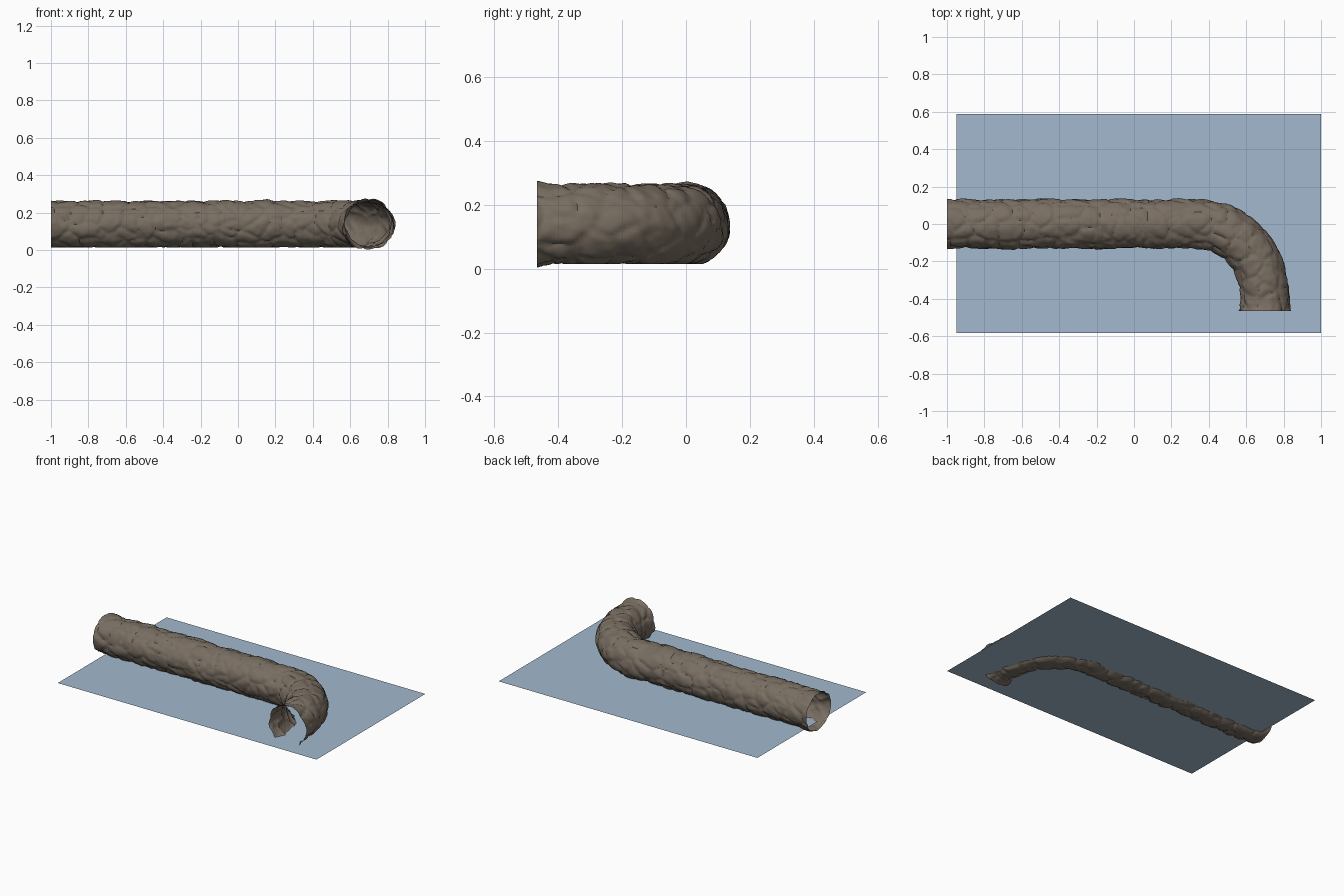
import bpy, bmesh, math, random
from mathutils import Vector, noise

if "Cube" in bpy.data.objects:
    bpy.data.objects.remove(bpy.data.objects["Cube"])

random.seed(4)


def material(name, rgb):
    m = bpy.data.materials.new(name)
    m.diffuse_color = (*rgb, 1)
    m.use_nodes = True
    m.node_tree.nodes["Principled BSDF"].inputs["Base Color"].default_value = m.diffuse_color
    return m


def add_object(name, bm, mat):
    me = bpy.data.meshes.new(name)
    bm.to_mesh(me)
    bm.free()
    me.materials.append(mat)
    ob = bpy.data.objects.new(name, me)
    bpy.context.collection.objects.link(ob)
    return ob


stone = material("brown stone", (0.19, 0.155, 0.12))
water = material("pale blue water", (0.36, 0.48, 0.62))


# Centre line: straight run, bend, short outlet
def centre_line():
    pts = [(-1 + 1.35 * i / 150, 0.0) for i in range(150)]
    for i in range(66):
        a = math.radians(90 - 90 * i / 65)
        pts.append((0.35 + 0.35 * math.cos(a), -0.40 + 0.40 * math.sin(a)))
    pts += [(0.70, -0.40 - 0.065 * i / 8) for i in range(1, 9)]
    return [Vector((x, y, 0.138)) for x, y in pts]


# Cobbled relief: rounded cells with narrow crevices between them
def relief(p):
    warp = noise.noise_vector(p * 9) * 0.022
    d = noise.voronoi((p + warp) * 9.5)[0]
    fine = noise.voronoi((p + warp) * 21)[0]
    gap = min((d[1] - d[0]) / 0.35, 1.0)
    small = min((fine[1] - fine[0]) / 0.3, 1.0)
    return (0.011 * (math.sqrt(gap) - 0.75) + 0.003 * (math.sqrt(small) - 0.7)
            + 0.008 * noise.noise(p * 6) + 0.003 * noise.noise(p * 25))


# Tunnel: open tube of stone swept along the centre line, flared at the outlet
SIDES = 80
path = centre_line()
bm = bmesh.new()
rings = []
for i, c in enumerate(path):
    t = (path[min(i + 1, len(path) - 1)] - path[max(i - 1, 0)]).normalized()
    side = Vector((-t.y, t.x, 0))
    flare = max(0, min(1, (-0.41 - c.y) / 0.055)) ** 1.5
    ring = []
    for k in range(SIDES):
        a = 2 * math.pi * k / SIDES
        out = side * math.cos(a) + Vector((0, 0, math.sin(a)))
        p = c + side * (0.132 * math.cos(a)) + Vector((0, 0, 0.126 * math.sin(a)))
        p += out * (relief(p) + flare * (0.012 + 0.006 * noise.noise(p * 14)))
        p.z = max(p.z, 0.014 * (1 - flare))
        if i == 0:
            p.x = -1.0
        if i == len(path) - 1:
            p.y = -0.466
        ring.append(bm.verts.new(p))
    rings.append(ring)
for r, s in zip(rings, rings[1:]):
    for k in range(SIDES):
        j = (k + 1) % SIDES
        bm.faces.new((r[k], r[j], s[j], s[k])).smooth = True
bmesh.ops.recalc_face_normals(bm, faces=bm.faces)
# make sure normals point away from the tunnel axis
f = bm.faces[0] if bm.faces.ensure_lookup_table() is None else None
if f.normal.dot(f.calc_center_median() - path[0]) < 0:
    bmesh.ops.reverse_faces(bm, faces=bm.faces)
tunnel = add_object("stone_tunnel", bm, stone)
bpy.context.view_layer.objects.active = tunnel
tunnel.select_set(True)
bpy.ops.object.shade_smooth_by_angle(angle=math.radians(40))

# Water sheet cutting just above the tunnel floor
bm = bmesh.new()
bm.faces.new([bm.verts.new((x, y, 0.033)) for x, y in
              ((-0.95, -0.583), (1, -0.583), (1, 0.588), (-0.95, 0.588))])
add_object("water_surface", bm, water)
